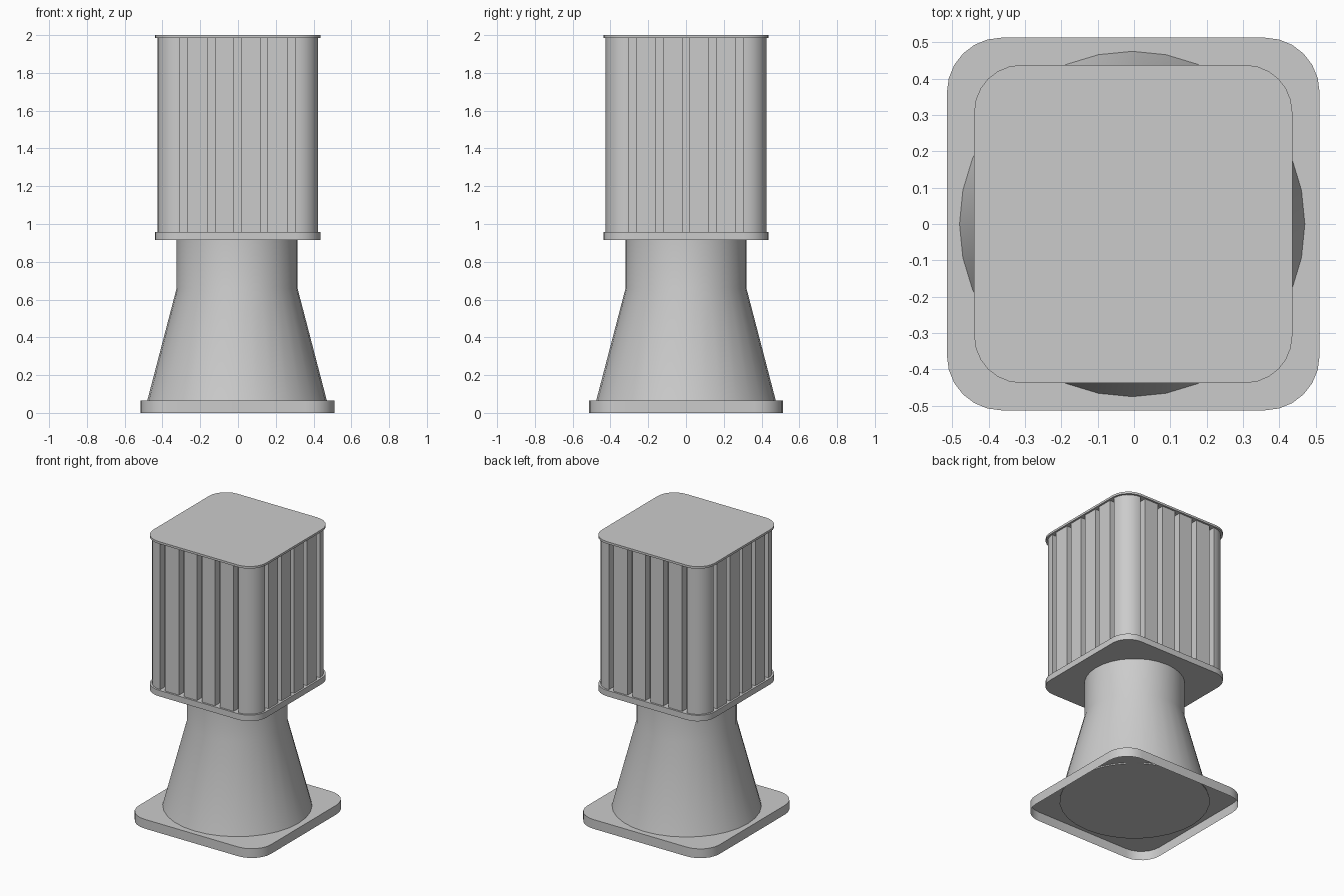
import bpy, bmesh, math
from mathutils import Matrix

if "Cube" in bpy.data.objects:
    bpy.data.objects.remove(bpy.data.objects["Cube"])

CX = -0.002


def outline(half, radius, grooves=(), width=0.0, depth=0.0, steps=6):
    """Rounded square, counter-clockwise, with optional slots cut in each side."""
    side = []
    for g in grooves:
        side += [(half, g - width / 2), (half - depth, g - width / 2),
                 (half - depth, g + width / 2), (half, g + width / 2)]
    c = half - radius
    for i in range(steps + 1):
        a = math.pi / 2 * i / steps
        side.append((c + radius * math.cos(a), c + radius * math.sin(a)))
    pts = []
    for k in range(4):
        ca, sa = round(math.cos(k * math.pi / 2)), round(math.sin(k * math.pi / 2))
        pts += [(x * ca - y * sa + CX, x * sa + y * ca) for x, y in side]
    return pts


def finish(name, bm):
    me = bpy.data.meshes.new(name)
    bm.to_mesh(me)
    bm.free()
    ob = bpy.data.objects.new(name, me)
    bpy.context.collection.objects.link(ob)
    bpy.ops.object.select_all(action='DESELECT')
    ob.select_set(True)
    bpy.context.view_layer.objects.active = ob
    bpy.ops.object.shade_smooth_by_angle(angle=math.radians(30))
    return ob


def loft(name, rings, bottom=True, top=True):
    """Skin a stack of rings given as (points, z)."""
    bm = bmesh.new()
    loops = [[bm.verts.new((x, y, z)) for x, y in pts] for pts, z in rings]
    for lo, hi in zip(loops, loops[1:]):
        n = len(lo)
        for i in range(n):
            j = (i + 1) % n
            bm.faces.new((lo[i], lo[j], hi[j], hi[i]))
    if bottom:
        bm.faces.new(loops[0][::-1])
    if top:
        bm.faces.new(loops[-1])
    return finish(name, bm)


def circle(r, n=32):
    return [(CX - 0.003 + r * math.cos(2 * math.pi * i / n),
             r * math.sin(2 * math.pi * i / n)) for i in range(n)]


# Base plate, open underneath
base = outline(0.513, 0.15)
loft("base_plate", [(base, 0), (base, 0.065)], bottom=False)

# Flared pedestal with straight neck
loft("pedestal", [(circle(0.478), 0.055), (circle(0.32), 0.66), (circle(0.32), 0.92)], top=False)

# Housing floor and lid
plate = outline(0.438, 0.13)
loft("housing_floor", [(plate, 0.915), (plate, 0.957)])
loft("housing_lid", [(plate, 1.985), (plate, 2.0)])

# Slotted housing body
slots = [-0.285, -0.14, 0.0, 0.14, 0.285]
body = outline(0.425, 0.12, slots, 0.038, 0.05)
loft("housing_body", [(body, 0.957), (body, 1.985)], bottom=False, top=False)
